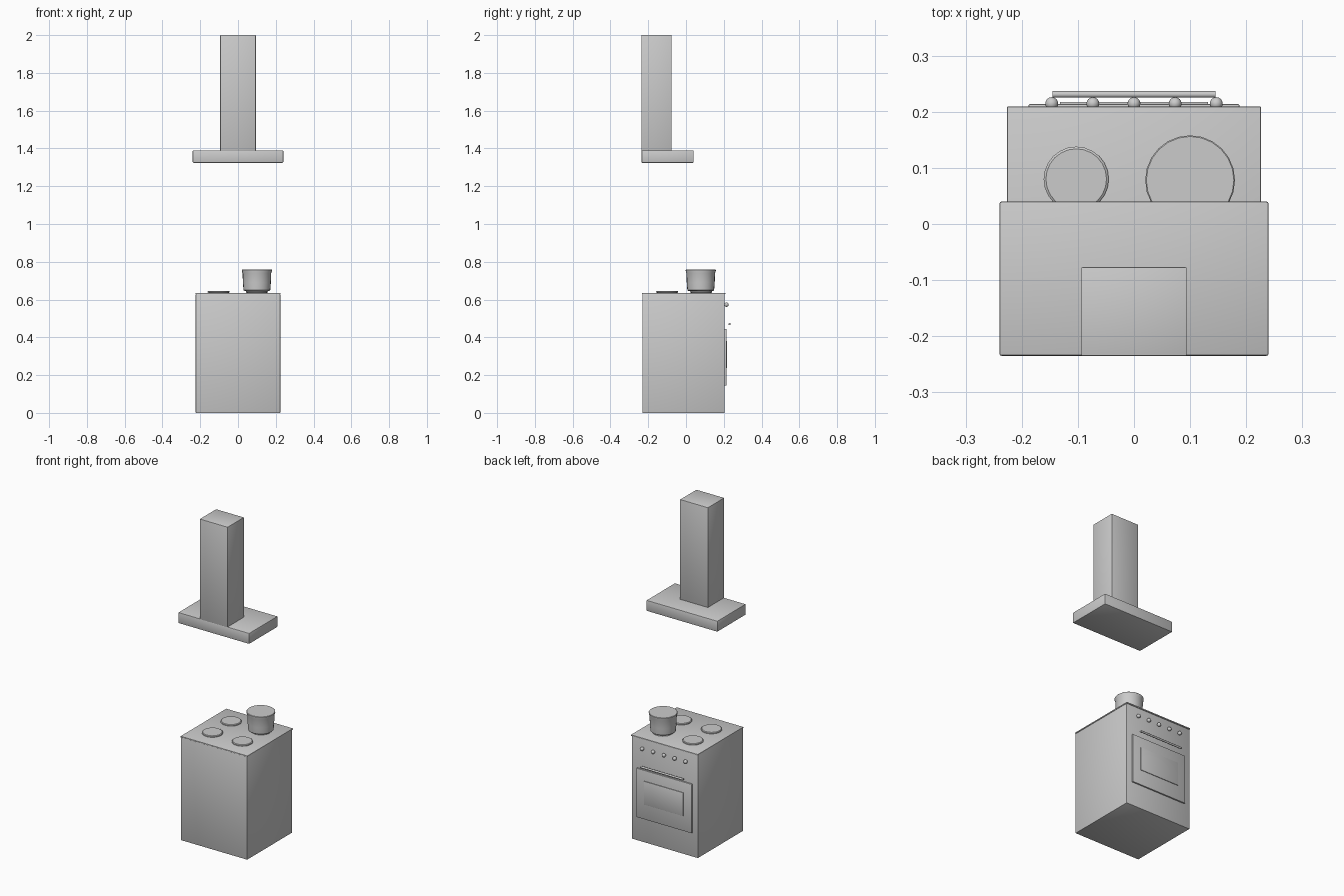
import bpy, bmesh, math
from mathutils import Matrix

if "Cube" in bpy.data.objects:
    bpy.data.objects.remove(bpy.data.objects["Cube"])

metal = bpy.data.materials.new("grey_metal")
metal.diffuse_color = (0.6, 0.6, 0.6, 1)
metal.use_nodes = True
metal.node_tree.nodes["Principled BSDF"].inputs["Base Color"].default_value = metal.diffuse_color


def finish(name, bm, smooth=True):
    bmesh.ops.recalc_face_normals(bm, faces=bm.faces)
    me = bpy.data.meshes.new(name)
    bm.to_mesh(me)
    bm.free()
    ob = bpy.data.objects.new(name, me)
    bpy.context.collection.objects.link(ob)
    me.materials.append(metal)
    if smooth:
        bpy.ops.object.select_all(action='DESELECT')
        bpy.context.view_layer.objects.active = ob
        ob.select_set(True)
        bpy.ops.object.shade_smooth_by_angle(angle=math.radians(35))
    return ob


def box(name, lo, hi, bevel=0.0):
    bm = bmesh.new()
    bmesh.ops.create_cube(bm, size=1)
    for v in bm.verts:
        v.co = [lo[i] + (v.co[i] + 0.5) * (hi[i] - lo[i]) for i in range(3)]
    if bevel:
        bmesh.ops.bevel(bm, geom=bm.edges[:], offset=bevel, segments=2,
                        profile=0.5, affect='EDGES')
    return finish(name, bm)


def turned(name, x, y, profile, sides=24):
    """Closed solid of revolution from (radius, z) points, bottom to top."""
    bm = bmesh.new()
    rings = [[bm.verts.new((x + r * math.cos(2 * math.pi * i / sides),
                            y + r * math.sin(2 * math.pi * i / sides), z))
              for i in range(sides)] for r, z in profile]
    for a, b in zip(rings, rings[1:]):
        for i in range(sides):
            j = (i + 1) % sides
            bm.faces.new((a[i], a[j], b[j], b[i]))
    bm.faces.new(rings[0])
    bm.faces.new(rings[-1])
    return finish(name, bm)


# Cooker body and thin hob plate
box("cooker_body", (-0.224, -0.231, 0), (0.224, 0.205, 0.629), 0.002)
box("hob_plate", (-0.226, -0.232, 0.629), (0.226, 0.209, 0.636), 0.001)

# Four hot plates
for x in (-0.103, 0.1):
    for y in (-0.1, 0.08):
        turned("hot_plate", x, y, [(0.050, 0.634), (0.058, 0.638),
                                   (0.058, 0.643), (0.054, 0.646)])

# Cooking pot with lipped rim and flat lid
turned("cooking_pot", 0.1, 0.078,
       [(0.066, 0.646), (0.071, 0.650), (0.074, 0.69), (0.076, 0.74),
        (0.080, 0.752), (0.080, 0.757), (0.078, 0.759)])

# Oven door with window
box("oven_door", (-0.188, 0.203, 0.145), (0.188, 0.214, 0.445), 0.003)
box("oven_window", (-0.132, 0.212, 0.237), (0.132, 0.2175, 0.38), 0.0015)

# Door handle bar
bm = bmesh.new()
bmesh.ops.create_cone(bm, cap_ends=True, segments=12, radius1=0.006,
                      radius2=0.006, depth=0.29,
                      matrix=Matrix.Translation((0, 0.231, 0.47))
                      @ Matrix.Rotation(math.pi / 2, 4, 'Y'))
finish("door_handle", bm)

# Row of control knobs
for i in range(-2, 3):
    bm = bmesh.new()
    bmesh.ops.create_uvsphere(bm, u_segments=16, v_segments=10, radius=0.0115,
                              matrix=Matrix.Translation((i * 0.0733, 0.2145, 0.573)))
    finish("control_knob", bm)

# Extractor hood and chimney
box("hood_canopy", (-0.24, -0.235, 1.324), (0.24, 0.04, 1.39), 0.004)
box("hood_chimney", (-0.094, -0.235, 1.387), (0.094, -0.077, 2.0), 0.002)
